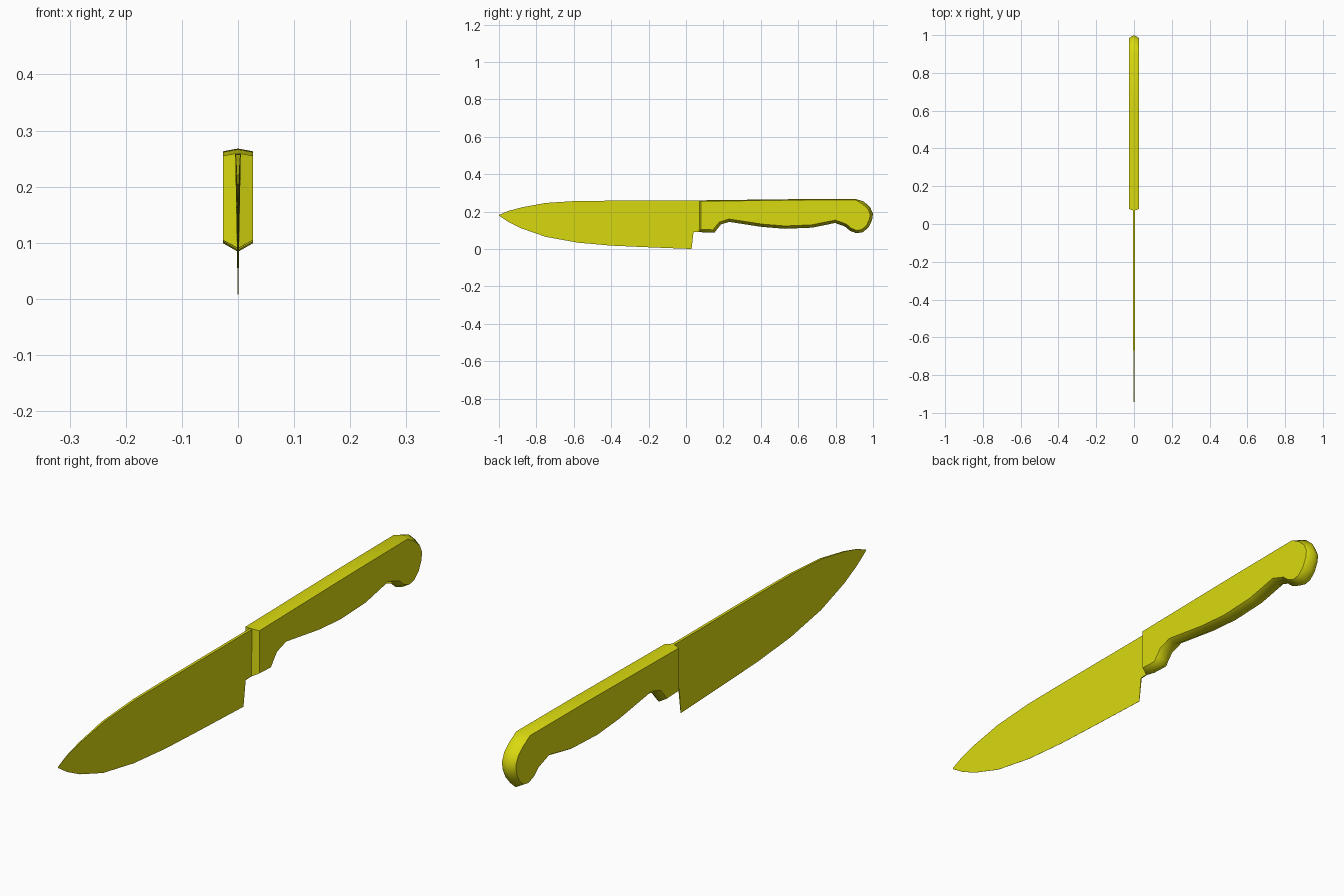
import bpy, bmesh
from mathutils import Vector

if "Cube" in bpy.data.objects:
    bpy.data.objects.remove(bpy.data.objects["Cube"])

yellow = bpy.data.materials.new("yellow")
yellow.diffuse_color = (0.7, 0.7, 0.005, 1)
yellow.use_nodes = True
yellow.node_tree.nodes["Principled BSDF"].inputs["Base Color"].default_value = yellow.diffuse_color


def finish(bm, name):
    bmesh.ops.recalc_face_normals(bm, faces=bm.faces[:])
    mesh = bpy.data.meshes.new(name)
    bm.to_mesh(mesh)
    bm.free()
    mesh.materials.append(yellow)
    obj = bpy.data.objects.new(name, mesh)
    bpy.context.collection.objects.link(obj)
    return obj


# Blade: wedge sections (y, edge z, spine z, edge half width, spine half width)
stations = [
    (-1.0, 0.178, 0.182, 0.0002, 0.0003),
    (-0.95, 0.145, 0.203, 0.0003, 0.0012),
    (-0.88, 0.11, 0.222, 0.0003, 0.0022),
    (-0.75, 0.065, 0.246, 0.0003, 0.0035),
    (-0.58, 0.034, 0.257, 0.0003, 0.0045),
    (-0.40, 0.018, 0.258, 0.0003, 0.005),
    (-0.20, 0.009, 0.258, 0.0003, 0.005),
    (0.03, 0.0, 0.258, 0.0003, 0.005),
    (0.04, 0.09, 0.258, 0.002, 0.005),
    (0.10, 0.092, 0.258, 0.002, 0.005),
]
bm = bmesh.new()
rings = []
for y, z0, z1, t0, t1 in stations:
    rings.append([bm.verts.new(p) for p in
                  ((-t0, y, z0), (t0, y, z0), (t1, y, z1), (-t1, y, z1))])
for a, b in zip(rings, rings[1:]):
    for i in range(4):
        j = (i + 1) % 4
        bm.faces.new((a[i], a[j], b[j], b[i]))
bm.faces.new(rings[0])
bm.faces.new(rings[-1])
finish(bm, "blade")

# Handle: outline at the middle plane, inset towards both flat sides
outline = [Vector(p) for p in (
    (0.07, 0.26), (0.07, 0.09), (0.152, 0.087), (0.168, 0.108), (0.187, 0.131),
    (0.23, 0.145), (0.406, 0.118), (0.53, 0.108), (0.674, 0.114), (0.797, 0.139),
    (0.85, 0.12), (0.877, 0.097), (0.912, 0.084), (0.947, 0.09), (0.978, 0.118),
    (0.995, 0.155), (1.0, 0.188), (0.984, 0.224), (0.95, 0.254), (0.905, 0.268),
    (0.60, 0.2665))]


def inset_point(i):
    """Point i moved inwards, further on the belly and butt than on the back."""
    p, n = outline[i], len(outline)
    d1 = (p - outline[i - 1]).normalized()
    d2 = (outline[(i + 1) % n] - p).normalized()
    n1, n2 = Vector((-d1.y, d1.x)), Vector((-d2.y, d2.x))
    m = n1 + n2
    m = m * (2 / max(m.length_squared, 0.5))
    down = -m.y
    amount = 0.005 if down > 0.8 and p.x < 0.93 else 0.015
    if p.x < 0.08:
        return p + Vector((0.01, -0.005 if p.y > 0.2 else 0.015))
    return p + m * amount


inner = [inset_point(i) for i in range(len(outline))]
bm = bmesh.new()
mid = [bm.verts.new((0, p.x, p.y)) for p in outline]
caps = []
for x in (-0.027, 0.027):
    side = [bm.verts.new((x, p.x, p.y)) for p in inner]
    for i in range(len(mid)):
        f = bm.faces.new((mid[i - 1], mid[i], side[i], side[i - 1]))
        f.smooth = i != 1
    caps.append(bm.faces.new(side))
# Crisp borders around the flat sides and the front end
for cap in caps:
    for e in cap.edges:
        e.smooth = False
for f in bm.faces:
    if not f.smooth:
        for e in f.edges:
            e.smooth = False
finish(bm, "handle")
